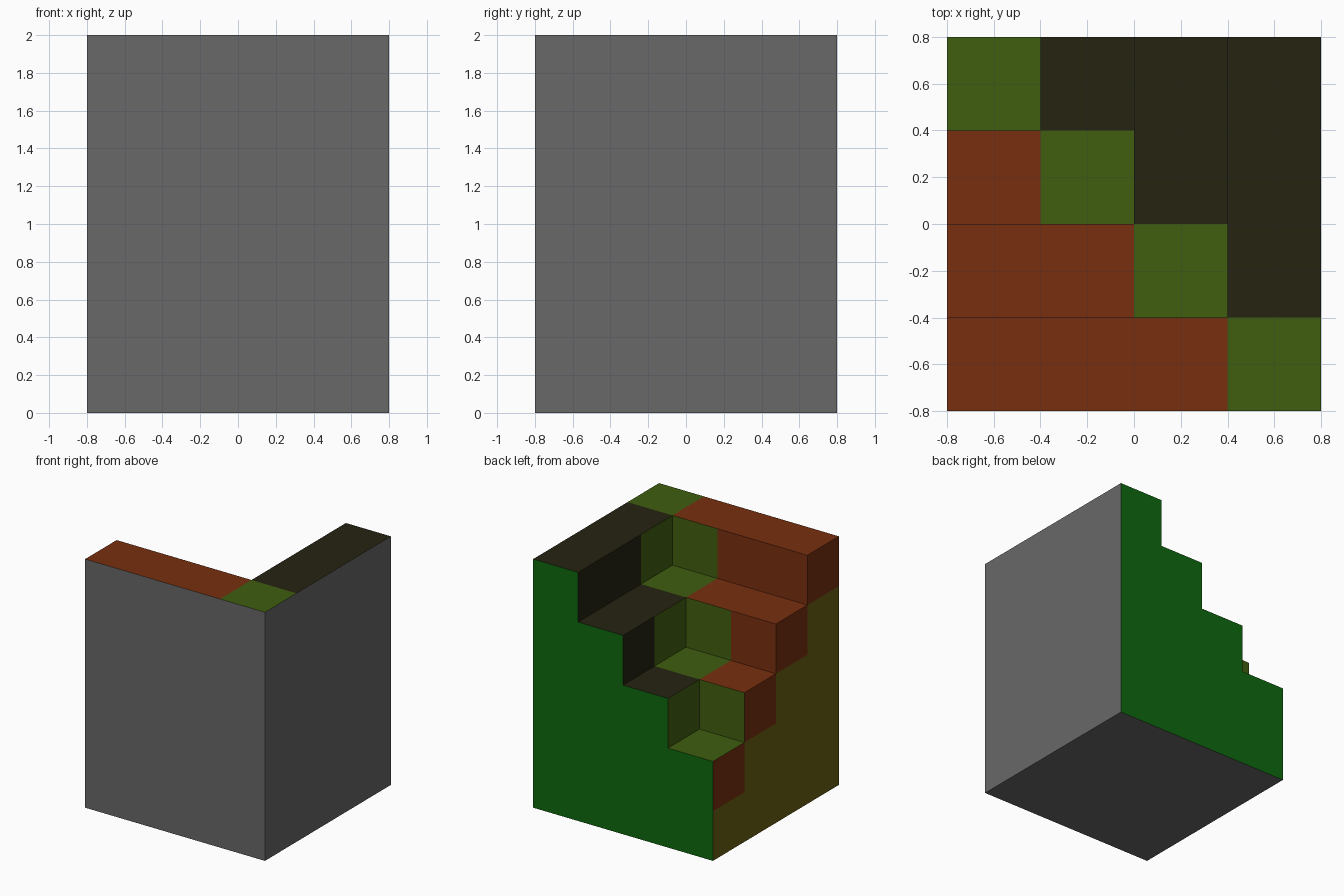
import bpy, bmesh
from mathutils import Vector

if "Cube" in bpy.data.objects:
    bpy.data.objects.remove(bpy.data.objects["Cube"])

N, S = 4, 0.4          # steps per side, step size
BASE = 2               # height of the lowest corner, in steps


def lin(c):
    c /= 255
    return c / 12.92 if c <= 0.04045 else ((c + 0.055) / 1.055) ** 2.4


PALETTE = {
    "wall_gray": (104, 104, 104),
    "left_stair_red": (121, 47, 16),
    "corner_green": (64, 94, 16),
    "right_stair_dark": (38, 36, 17),
    "back_wall_green": (14, 105, 14),
    "left_wall_olive": (105, 97, 18),
}
INDEX = {name: i for i, name in enumerate(PALETTE)}


def height(i, j):
    """Column height in steps; i counts from the left, j from the back."""
    if 0 <= i < N and 0 <= j < N:
        return BASE + max(i, j)
    return 0


def stair_colour(i, j):
    if i == j:
        return "corner_green"
    return "right_stair_dark" if i > j else "left_stair_red"


def face_colour(i, j, k, d):
    if d.z > 0:
        return stair_colour(i, j)                      # treads
    if d.z < 0 or d.x > 0 or d.y < 0:
        return "wall_gray"                             # front, right, bottom
    ni, nj = i + int(d.x), j - int(d.y)
    if ni < 0:                                         # left wall and step ends
        return "left_stair_red" if k == height(i, j) - 1 else "left_wall_olive"
    if nj < 0:
        return "back_wall_green"
    return stair_colour(ni, nj)                        # risers match the tread below


DIRS = [Vector(v) for v in
        ((1, 0, 0), (-1, 0, 0), (0, 1, 0), (0, -1, 0), (0, 0, 1), (0, 0, -1))]

# Outer skin of the corner staircase
bm = bmesh.new()
for i in range(N):
    for j in range(N):
        for k in range(height(i, j)):
            centre = Vector((i + 0.5 - N / 2, N / 2 - j - 0.5, k + 0.5)) * S
            for d in DIRS:
                nk = k + int(d.z)
                if 0 <= nk < height(i + int(d.x), j - int(d.y)):
                    continue                           # hidden inside
                u = Vector((d.y, d.z, d.x))
                w = d.cross(u)
                f = bm.faces.new([bm.verts.new(centre + (d + a * u + b * w) * S / 2)
                                  for a, b in ((-1, -1), (1, -1), (1, 1), (-1, 1))])
                f.material_index = INDEX[face_colour(i, j, k, d)]

# Weld and merge flat areas of one colour
bmesh.ops.remove_doubles(bm, verts=bm.verts, dist=0.001)
bmesh.ops.dissolve_limit(bm, angle_limit=0.01, verts=bm.verts, edges=bm.edges,
                         delimit={'MATERIAL'})
mesh = bpy.data.meshes.new("corner_staircase")
bm.to_mesh(mesh)
bm.free()

for name, rgb in PALETTE.items():
    mat = bpy.data.materials.new(name)
    mat.diffuse_color = (*[lin(c) for c in rgb], 1)
    mat.use_nodes = True
    mat.node_tree.nodes["Principled BSDF"].inputs["Base Color"].default_value = mat.diffuse_color
    mesh.materials.append(mat)

obj = bpy.data.objects.new("corner_staircase", mesh)
bpy.context.collection.objects.link(obj)
